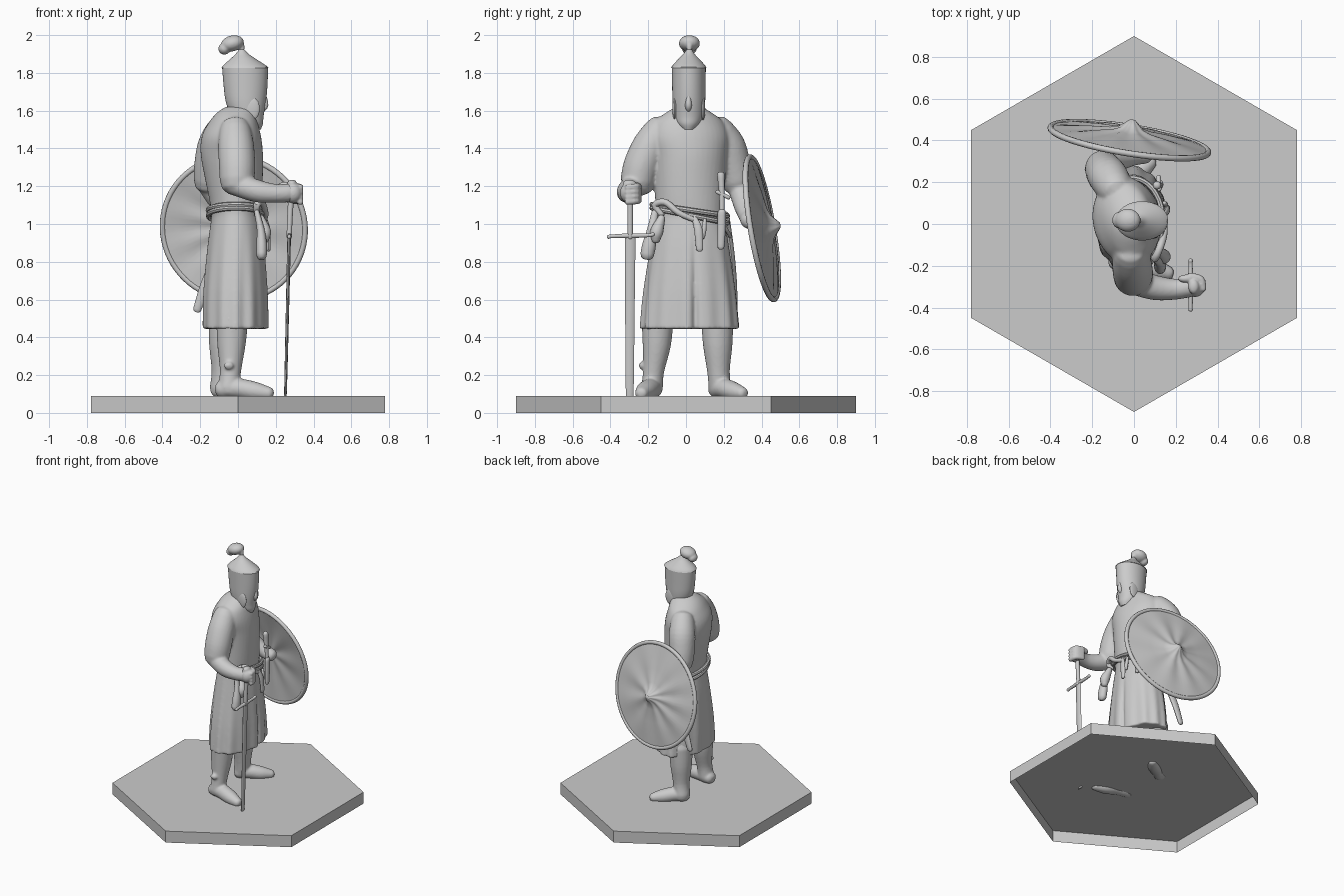
import bpy, bmesh, math
from mathutils import Vector, Matrix

if "Cube" in bpy.data.objects:
    bpy.data.objects.remove(bpy.data.objects["Cube"])

X, Y, Z = Vector((1, 0, 0)), Vector((0, 1, 0)), Vector((0, 0, 1))


def finish(bm, name, voxel=0, smooth=4, angle=40):
    """Turn a bmesh into an object, optionally fusing its solids."""
    bmesh.ops.recalc_face_normals(bm, faces=bm.faces)
    me = bpy.data.meshes.new(name)
    bm.to_mesh(me)
    bm.free()
    ob = bpy.data.objects.new(name, me)
    bpy.context.collection.objects.link(ob)
    if voxel:
        r = ob.modifiers.new("fuse", 'REMESH')
        r.mode, r.voxel_size, r.use_smooth_shade = 'VOXEL', voxel, True
        s = ob.modifiers.new("soften", 'SMOOTH')
        s.factor, s.iterations = 0.5, smooth
    else:
        bpy.ops.object.select_all(action='DESELECT')
        ob.select_set(True)
        bpy.context.view_layer.objects.active = ob
        bpy.ops.object.shade_smooth_by_angle(angle=math.radians(angle))
    return ob


def spline(pts, steps):
    """Catmull-Rom through tuples of any length."""
    p = [pts[0]] + list(pts) + [pts[-1]]
    out = []
    for i in range(1, len(p) - 2):
        for k in range(steps):
            t = k / steps
            out.append([0.5 * (2 * b + (c - a) * t + (2 * a - 5 * b + 4 * c - d) * t * t
                               + (3 * b - a - 3 * c + d) * t ** 3)
                        for a, b, c, d in zip(*p[i - 1:i + 3])])
    return out + [list(pts[-1])]


def skin(bm, rings, closed=False):
    vs = [[bm.verts.new(c) for c in r] for r in rings]
    n = len(vs[0])
    for a, b in zip(vs, vs[1:] + ([vs[0]] if closed else [])):
        for i in range(n):
            bm.faces.new((a[i], a[(i + 1) % n], b[(i + 1) % n], b[i]))
    if not closed:
        bm.faces.new(vs[0])
        bm.faces.new(vs[-1])


def loft(bm, rings, steps=4, n=40, shape=None):
    """Stack of level ellipses: z, cx, cy, rx, ry, yaw."""
    out = []
    for z, cx, cy, rx, ry, yaw in spline(rings, steps):
        row = []
        for i in range(n):
            a = 2 * math.pi * i / n
            k = shape(a, z) if shape else 1
            v = Matrix.Rotation(yaw, 3, 'Z') @ Vector((rx * k * math.cos(a), ry * k * math.sin(a), 0))
            row.append(v + Vector((cx, cy, z)))
        out.append(row)
    skin(bm, out)


def tube(bm, pts, flat=1, ref=Z, steps=4, n=14, rounded=True, closed=False):
    """Sweep along x, y, z, radius points; flat squashes the section."""
    p = pts if closed else spline(pts, steps)
    pos, rad = [Vector(q[:3]) for q in p], [q[3] for q in p]
    m = len(pos)
    if not closed and rounded:
        a, b = (pos[0] - pos[1]).normalized(), (pos[-1] - pos[-2]).normalized()
        pos = [pos[0] + a * rad[0] * .8, pos[0] + a * rad[0] * .5] + pos + \
              [pos[-1] + b * rad[-1] * .5, pos[-1] + b * rad[-1] * .8]
        rad = [rad[0] * .45, rad[0] * .85] + rad + [rad[-1] * .85, rad[-1] * .45]
        m += 4
    rings = []
    for i in range(m):
        t = pos[(i + 1) % m] - pos[i - 1] if closed else pos[min(i + 1, m - 1)] - pos[max(i - 1, 0)]
        u = t.cross(ref).normalized()
        v = t.cross(u).normalized()
        rings.append([pos[i] + rad[i] * (u * math.cos(w) + v * flat * math.sin(w))
                      for w in (2 * math.pi * k / n for k in range(n))])
    skin(bm, rings, closed)


def ball(bm, c, s, rot=0):
    bmesh.ops.create_uvsphere(bm, u_segments=20, v_segments=12, radius=1,
                              matrix=Matrix.Translation(c) @ Matrix.Rotation(rot, 4, 'Y') @ Matrix.Diagonal((*s, 1)))


def tube_part(name, pts, **kw):
    bm = bmesh.new()
    tube(bm, pts, **kw)
    return finish(bm, name)


# Hexagonal base: a shell open underneath
bm = bmesh.new()
hexa = [(0.9 * math.sin(i * math.pi / 3), 0.9 * math.cos(i * math.pi / 3)) for i in range(6)]
lo = [bm.verts.new((x, y, 0)) for x, y in hexa]
hi = [bm.verts.new((x, y, 0.09)) for x, y in hexa]
for i in range(6):
    bm.faces.new((lo[i], lo[i - 1], hi[i - 1], hi[i]))
bm.faces.new(hi)
finish(bm, "base", angle=20)

# Robe: pleated skirt, torso, sleeves and forearms fused together
def pleats(a, z):
    d = max(0, min(1, (1.02 - z) / 0.5))
    slit = math.exp(-((a - 0.12) / 0.06) ** 2)
    return 1 + d * (0.022 * math.cos(13 * a + 1.0) + 0.014 * math.cos(7 * a) - 0.16 * slit)

bm = bmesh.new()
loft(bm, [(0.445, -.015, .02, .172, .262, 0), (0.65, -.015, .02, .168, .243, 0), (0.88, -.012, .02, .15, .208, 0),
          (1.04, -.01, .02, .13, .182, 0), (1.1, -.01, .02, .13, .18, 0)], n=120, shape=pleats)
loft(bm, [(1.03, -.01, .02, .13, .18, 0), (1.12, -.012, .02, .138, .183, .05), (1.22, -.02, .02, .15, .188, .12),
          (1.36, -.032, .02, .163, .2, .2), (1.46, -.035, .015, .155, .215, .2), (1.54, -.025, .015, .125, .185, .2),
          (1.59, -.01, .015, .1, .12, .1), (1.62, .01, .015, .075, .07, 0)])
tube(bm, [(-.015, -.14, 1.49, .085), (-.01, -.19, 1.41, .095), (-.005, -.235, 1.31, .096), (-.005, -.255, 1.23, .092)], ref=X, n=24)
tube(bm, [(-.09, .17, 1.49, .085), (-.12, .22, 1.41, .095), (-.14, .25, 1.31, .092), (-.15, .27, 1.23, .085)], ref=X, n=24)
tube(bm, [(-.02, -.27, 1.215, .062), (.1, -.305, 1.175, .06), (.2, -.312, 1.162, .05), (.27, -.3, 1.165, .05)], n=20)
tube(bm, [(-.15, .28, 1.2, .06), (-.08, .31, 1.1, .058), (.0, .33, 1.04, .05), (.05, .335, 1.02, .048)], n=20)
finish(bm, "robe_and_arms", voxel=0.009, smooth=5)

# Legs and feet
bm = bmesh.new()
for leg, foot in (
        ([(-.03, -.15, .5, .085), (-.035, -.155, .36, .075), (-.04, -.172, .22, .056), (-.05, -.18, .13, .058)],
         [(-.08, -.175, .125, .05), (0, -.19, .13, .055), (.09, -.215, .115, .052), (.16, -.235, .105, .036)]),
        ([(-.07, .165, .5, .085), (-.075, .168, .36, .078), (-.08, .172, .22, .06), (-.09, .18, .13, .06)],
         [(-.1, .165, .125, .05), (-.05, .2, .13, .055), (.02, .25, .115, .052), (.075, .295, .105, .036)])):
    tube(bm, leg, ref=X, n=24)
    tube(bm, foot, flat=.95, n=24)
ball(bm, (-.05, -.235, .25), (.028, .014, .02))
finish(bm, "legs_and_feet", voxel=0.008, smooth=5)

# Veiled face and helmet band
bm = bmesh.new()
loft(bm, [(1.5, .075, .012, .045, .035, 0), (1.53, .062, .012, .07, .062, 0), (1.57, .05, .014, .085, .078, 0),
          (1.64, .042, .015, .105, .086, 0), (1.72, .04, .015, .115, .088, 0), (1.83, .038, .015, .122, .09, 0)])
tube(bm, [(.14, .014, 1.68, .01), (.143, .013, 1.63, .018), (.128, .013, 1.6, .012)], ref=X)
for s in (-1, 1):
    ball(bm, (.075, .015 + s * .075, 1.61), (.04, .012, .06))
finish(bm, "veiled_head")

# Conical helmet crown and hooked plume
bm = bmesh.new()
loft(bm, [(1.826, .038, .015, .126, .094, 0), (1.842, .034, .015, .11, .084, 0), (1.875, .027, .015, .066, .054, 0),
          (1.9, .022, .016, .035, .03, 0), (1.925, .02, .017, .013, .013, 0)])
finish(bm, "helmet_crown")
bm = bmesh.new()
tube(bm, [(.02, .017, 1.91, .012), (.02, .018, 1.94, .016), (0, .018, 1.965, .03)], ref=X)
ball(bm, (-.03, .018, 1.956), (.062, .056, .042), -.25)
ball(bm, (-.072, .018, 1.928), (.032, .04, .032))
finish(bm, "plume", voxel=0.006, smooth=4)

# Round shield with central boss, radial dents and a rolled rim
frame = Matrix.Translation((-.02, .415, .98)) @ Vector((.16, 1, .17)).to_track_quat('Z', 'Y').to_matrix().to_4x4()
profile = [(.001, .088), (.015, .084), (.035, .066), (.06, .045), (.1, .032), (.2, .02), (.3, .006), (.385, -.008),
           (.385, -.024), (.3, -.012), (.2, .0), (.1, .01), (.001, .012)]
bm = bmesh.new()
rows = []
for r, h in profile:
    dent = .005 * math.sin(math.pi * min(1, r / .385))
    rows.append([frame @ Vector((r * math.cos(a), r * math.sin(a), h + dent * math.cos(9 * a + 2 * math.sin(a))))
                 for a in (2 * math.pi * i / 72 for i in range(72))])
skin(bm, rows)
finish(bm, "shield")
bm = bmesh.new()
tube(bm, [(*(frame @ Vector((.382 * math.cos(a), .382 * math.sin(a), -.014))), .015)
          for a in (2 * math.pi * i / 72 for i in range(72))], closed=True, n=10, ref=Vector((.16, 1, .17)))
finish(bm, "shield_rim")

# Sword held point down
tube_part("sword_blade", [(.25, -.298, .08, .014), (.252, -.298, .13, .021), (.262, -.297, .55, .025), (.271, -.295, .94, .028)],
          flat=.35, ref=X, n=8, rounded=False)
tube_part("sword_guard", [(.271, -.41, .932, .011), (.271, -.39, .935, .01), (.271, -.295, .938, .013), (.271, -.2, .94, .01), (.271, -.175, .945, .011)])
tube_part("sword_grip", [(.271, -.295, .93, .014), (.275, -.295, 1.04, .015), (.285, -.295, 1.2, .016)], ref=X)
bm = bmesh.new()
ball(bm, (.292, -.298, 1.165), (.05, .052, .056))
ball(bm, (.286, -.3, 1.215), (.026, .035, .02))
for i in range(4):
    tube(bm, [(.27, -.25, 1.2 - i * .025, .017), (.32, -.265, 1.197 - i * .025, .018), (.33, -.31, 1.193 - i * .025, .017)])
ball(bm, (.25, -.262, 1.2), (.04, .02, .024))
finish(bm, "right_hand", voxel=0.006, smooth=3)

# Sloping belt with hanging ends
for name, dz, slope in (("belt", 0, .2), ("belt_cord", .028, .15)):
    bm = bmesh.new()
    pts = [(-.01 + .147 * math.cos(a), .02 + .2 * math.sin(a), 1.045 + dz - slope * math.sin(a) * .2, .014)
           for a in (2 * math.pi * i / 48 for i in range(48))]
    tube(bm, pts, closed=True, n=8)
    finish(bm, name)
tube_part("belt_loop", [(.1, -.13, 1.05, .016), (.1, -.165, 1.1, .018), (.125, -.11, 1.115, .018), (.145, -.04, 1.06, .016), (.14, .05, 1.02, .014)], ref=X)
tube_part("belt_end_centre", [(.145, .045, 1.03, .014), (.158, .065, .97, .022), (.162, .072, .87, .019)], flat=.6, ref=X)
tube_part("belt_end_side", [(.145, .1, 1.02, .01), (.15, .095, .97, .013), (.15, .09, .93, .01)], ref=X)

# Pouches at the right hip
tube_part("pouch", [(.1, -.165, 1.06, .018), (.12, -.18, .97, .026), (.125, -.195, .89, .036), (.125, -.205, .84, .036)], flat=.8, ref=X)
tube_part("small_pouch", [(.12, -.13, 1.03, .02), (.14, -.155, .96, .035), (.14, -.16, .92, .025)], ref=X)

# Dagger at the left of the chest and belt
tube_part("dagger_sheath", [(.125, .19, 1.06, .022), (.125, .188, .97, .022), (.125, .185, .88, .018)], flat=.7, ref=X)
tube_part("dagger_grip", [(.12, .19, 1.06, .013), (.115, .19, 1.15, .015), (.11, .185, 1.26, .02)], ref=X)
tube_part("dagger_guard", [(.12, .165, 1.17, .011), (.118, .225, 1.14, .011)])

# Scabbard slung at the left hip
tube_part("scabbard", [(-.04, .215, 1.04, .028), (-.1, .24, .85, .03), (-.17, .255, .68, .028), (-.215, .26, .55, .022)], flat=.55, ref=Y)
tube_part("scabbard_strap", [(.09, .17, 1.04, .01), (.03, .22, .96, .01), (-.07, .235, .93, .01)])
